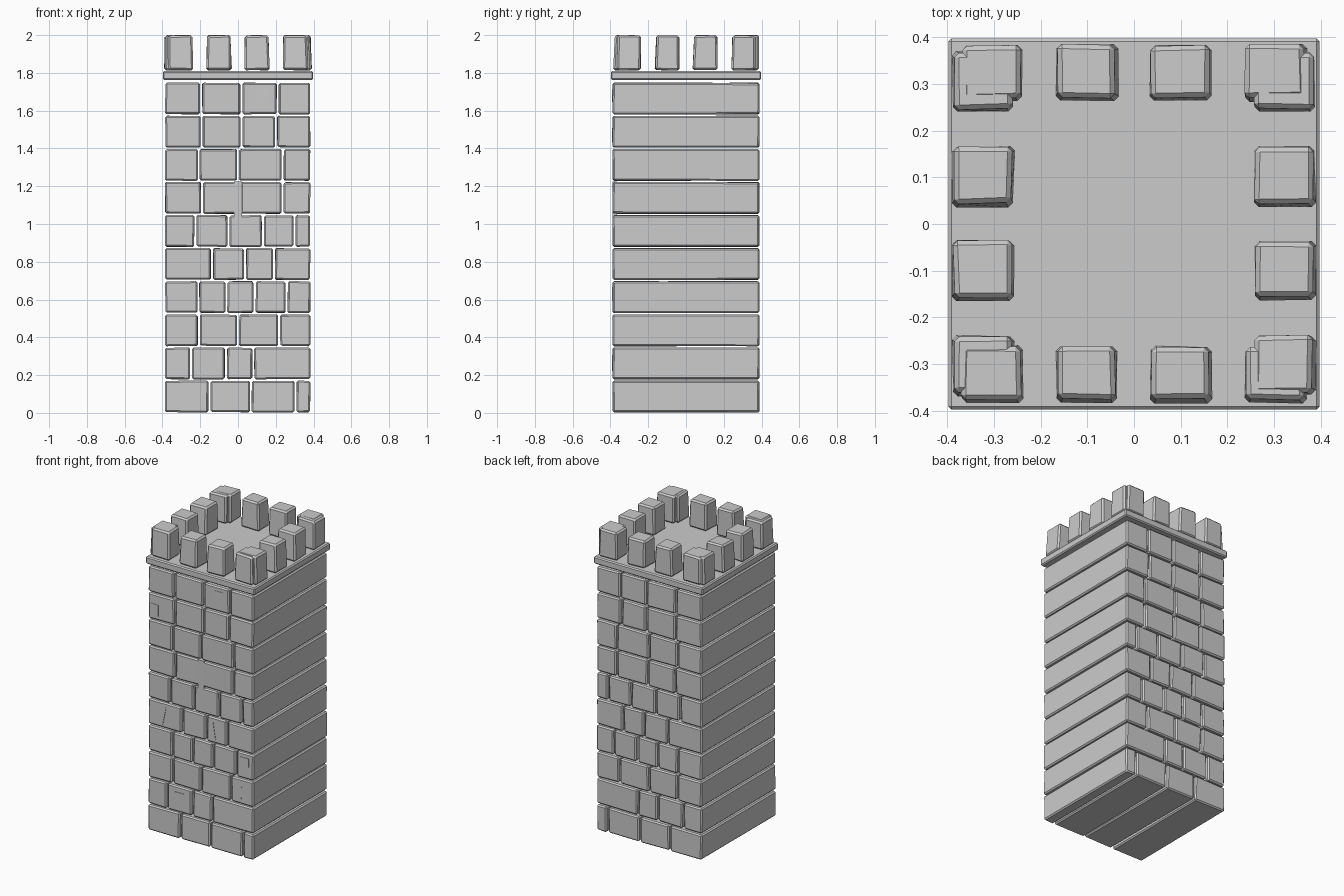
import bpy, bmesh, random
from math import radians
from mathutils import Vector

if "Cube" in bpy.data.objects:
    bpy.data.objects.remove(bpy.data.objects["Cube"])

random.seed(4)


def block(name, x0, x1, y0, y1, z0, z1, bevel=0.008, jitter=0.0, lean=(0, 0), taper=1.0, tilt=0.0):
    """Chamfered stone block, optionally tapered, leaning and slightly uneven."""
    c = Vector(((x0 + x1) / 2, (y0 + y1) / 2, (z0 + z1) / 2))
    size = Vector((x1 - x0, y1 - y0, z1 - z0))
    bm = bmesh.new()
    bmesh.ops.create_cube(bm, size=1)
    for v in bm.verts:
        top = v.co.z > 0
        v.co = Vector(a * b for a, b in zip(v.co, size))
        if top:
            v.co.x = v.co.x * taper + lean[0]
            v.co.y = v.co.y * taper + lean[1]
        v.co += Vector(random.uniform(-jitter, jitter) for _ in range(3))
    if bevel:
        bmesh.ops.bevel(bm, geom=bm.edges[:], offset=bevel, segments=1, affect='EDGES')
    bmesh.ops.recalc_face_normals(bm, faces=bm.faces[:])
    mesh = bpy.data.meshes.new(name)
    bm.to_mesh(mesh)
    bm.free()
    ob = bpy.data.objects.new(name, mesh)
    ob.location = c
    ob.rotation_euler.y = tilt
    bpy.context.collection.objects.link(ob)
    return ob


# Masonry courses: joint positions across the front, bottom course first
courses = [
    (-0.152, 0.068, 0.305),
    (-0.248, -0.064, 0.08),
    (-0.207, 0.0, 0.217),
    (-0.21, -0.062, 0.088, 0.257),
    (-0.138, 0.037, 0.19),
    (-0.225, -0.05, 0.133, 0.3),
    (-0.19, 0.01, 0.236),
    (-0.208, 0.0, 0.236),
    (-0.193, 0.02, 0.202),
    (-0.195, 0.018, 0.21),
]
PITCH, HEIGHT, GAP = 0.1752, 0.166, 0.006
for i, joints in enumerate(courses):
    edges = (-0.391, *joints, 0.388)
    z = 0.004 + i * PITCH
    for a, b in zip(edges, edges[1:]):
        block(f"course_{i + 1}_brick", a + GAP, b - GAP, -0.388, 0.388,
              z, z + HEIGHT, jitter=0.002)

# Arrow slit on the front
block("arrow_slit", -0.022, 0.022, -0.389, -0.365, 0.93, 1.225, bevel=0)

# Small raised stones and cracks on the front face
for x, z, w, h in ((-0.155, 0.265, 0.065, 0.085), (0.32, 0.63, 0.06, 0.075),
                   (-0.34, 1.47, 0.06, 0.075), (0.13, 1.68, 0.06, 0.07)):
    block("accent_stone", x - w / 2, x + w / 2, -0.391, -0.37, z - h / 2, z + h / 2, bevel=0)
for x, z, tilt in ((-0.27, 0.785, 12), (0.095, 0.785, -10), (0.295, 0.44, 3)):
    block("crack", x - 0.004, x + 0.004, -0.39, -0.37, z - 0.06, z + 0.06,
          bevel=0, tilt=radians(tilt))

# Roof slab
block("roof_slab", -0.398, 0.398, -0.398, 0.398, 1.762, 1.81, bevel=0.007)


# Battlements: four merlons per side, doubled up at the corners
def merlon(x, y, w, d):
    block("merlon", x - w / 2, x + w / 2, y - d / 2, y + d / 2, 1.815, 1.998,
          bevel=0.01, jitter=0.003, lean=(-0.002, 0.004), taper=0.93)


for side in (-1, 1):
    for p in (-0.304, -0.101, 0.101, 0.304):
        merlon(p, side * 0.323, 0.134, 0.122)
        merlon(side * 0.323, p, 0.132, 0.13)
